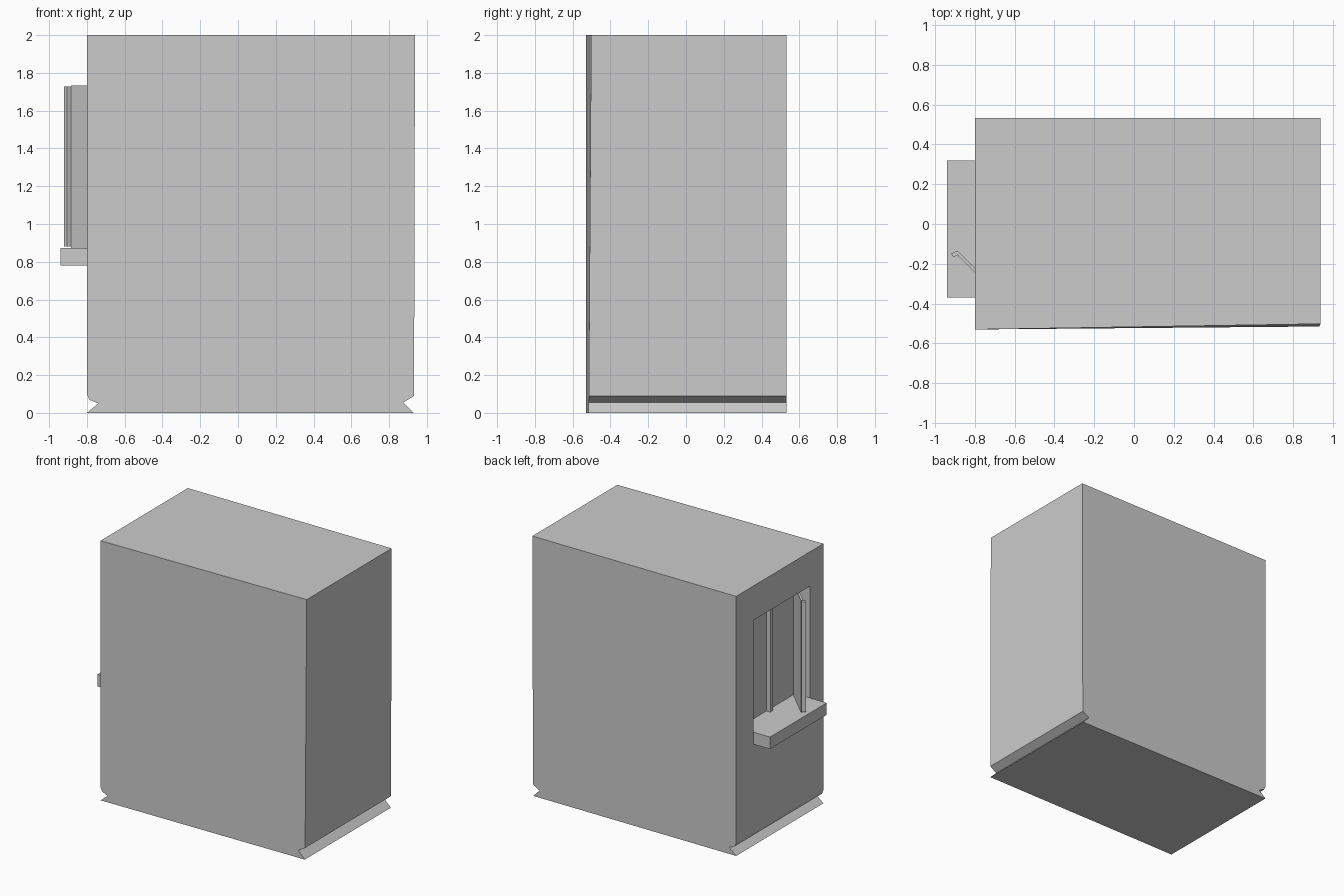
import bpy, bmesh

if "Cube" in bpy.data.objects:
    bpy.data.objects.remove(bpy.data.objects["Cube"])


def prism(name, rings):
    """Closed solid lofted between two matching rings of points."""
    bm = bmesh.new()
    a, b = [[bm.verts.new(p) for p in ring] for ring in rings]
    n = len(a)
    bm.faces.new(a)
    bm.faces.new(b[::-1])
    for i in range(n):
        j = (i + 1) % n
        bm.faces.new((a[i], b[i], b[j], a[j]))
    bmesh.ops.recalc_face_normals(bm, faces=bm.faces)
    mesh = bpy.data.meshes.new(name)
    bm.to_mesh(mesh)
    bm.free()
    ob = bpy.data.objects.new(name, mesh)
    bpy.context.collection.objects.link(ob)
    return ob


def upright(name, outline, z0, z1):
    return prism(name, [[(x, y, z) for x, y in outline] for z in (z0, z1)])


def rect(x0, x1, y0, y1):
    return [(x0, y0), (x1, y0), (x1, y1), (x0, y1)]


# Wall block: side profile with notched base, front slightly skewed
profile = [(-0.8, 0), (0.93, 0), (0.875, 0.055), (0.932, 0.09), (0.937, 2),
           (-0.8, 2), (-0.8, 0.1), (-0.787, 0.07), (-0.74, 0.05)]


def front_y(x, z):
    t = (x + 0.8) / 1.735
    return -0.53 + t * (0.015 + 0.0065 * z)


wall = prism("wall_block", [[(x, front_y(x, z), z) for x, z in profile],
                            [(x, 0.532, z) for x, z in profile]])

# Window recess cut into the left wall
back = -0.672
cutter = upright("window_cutter", rect(-1.0, back, -0.37, 0.32), 0.83, 1.735)
cutter.hide_render = True
cutter.hide_set(True)
cut = wall.modifiers.new("window_recess", 'BOOLEAN')
cut.object = cutter
cut.operation = 'DIFFERENCE'
cut.solver = 'EXACT'

# Window sill
upright("window_sill", rect(-0.94, back, -0.37, 0.32), 0.78, 0.872)

# Open shutter swung out at 45 degrees, with a lip on its free edge
upright("open_shutter", [(-0.672, -0.37), (-0.672, -0.347), (-0.885, -0.137),
                         (-0.885, -0.16)], 0.872, 1.733)
upright("open_shutter_lip", [(-0.92, -0.15), (-0.89, -0.135), (-0.875, -0.15),
                             (-0.905, -0.166)], 0.88, 1.728)

# Closed shutter's lip at the middle of the window
upright("closed_shutter_lip", rect(-0.705, back, -0.05, -0.02), 0.872, 1.733)
